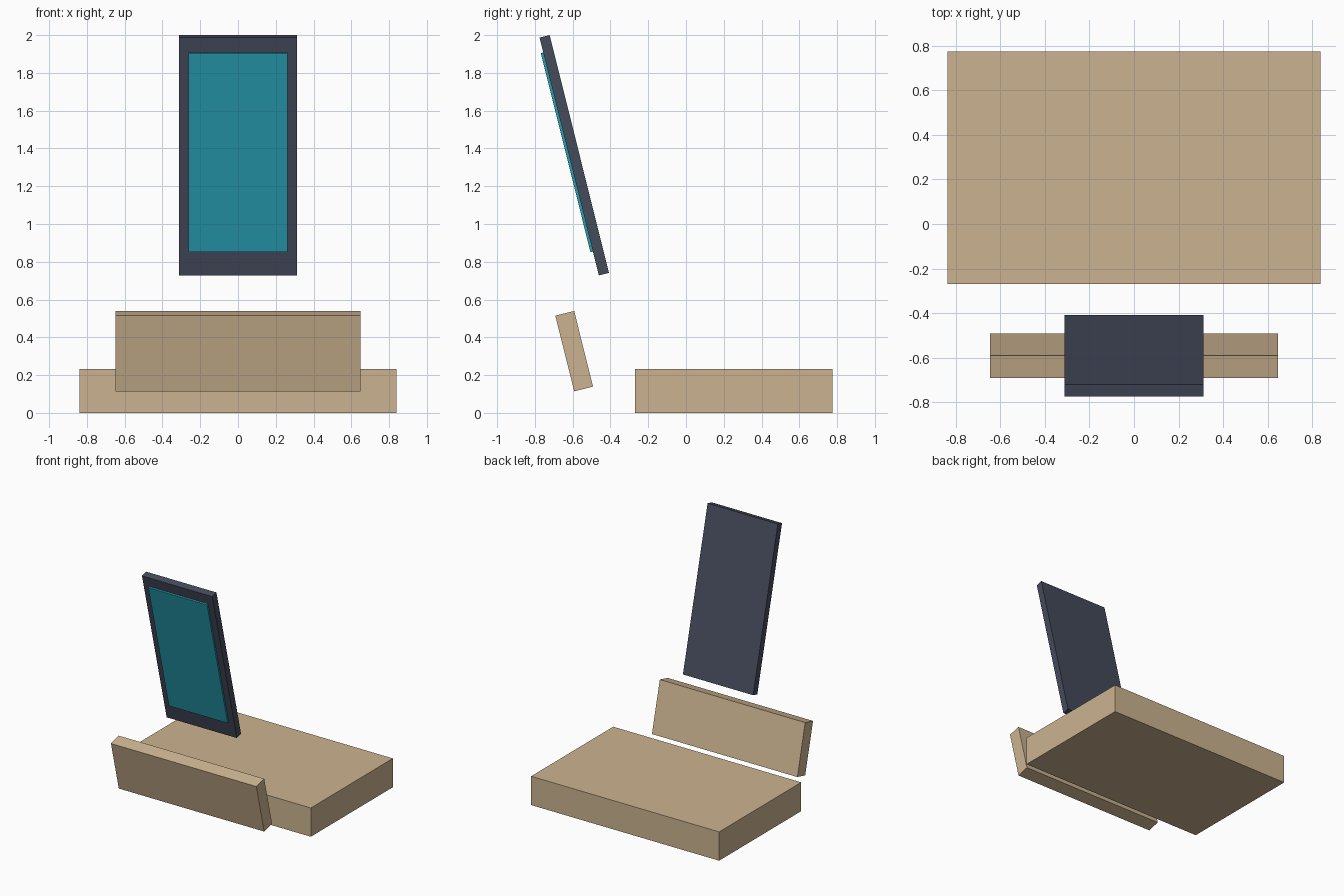
import bpy
from math import radians
from mathutils import Matrix, Vector

if "Cube" in bpy.data.objects:
    bpy.data.objects.remove(bpy.data.objects["Cube"])

TILT = Matrix.Rotation(radians(14), 4, 'X')  # top leans toward the front


def material(name, color):
    m = bpy.data.materials.new(name)
    m.diffuse_color = (*color, 1)
    m.use_nodes = True
    m.node_tree.nodes["Principled BSDF"].inputs["Base Color"].default_value = m.diffuse_color
    return m


def box(name, size, center, mat, rot=Matrix()):
    bpy.ops.mesh.primitive_cube_add(size=1)
    ob = bpy.context.object
    ob.name = name
    ob.data.transform(Matrix.Diagonal((*size, 1)))
    ob.matrix_world = Matrix.Translation(center) @ rot
    ob.data.materials.append(mat)
    return ob


tan = material("tan", (0.60, 0.45, 0.28))
slate = material("slate", (0.06, 0.07, 0.105))
teal = material("teal", (0.02, 0.34, 0.45))

# Flat base block
box("base", (1.676, 1.045, 0.232), (0, 0.2525, 0.116), tan)

# Leaning support plate in front of the base
box("front_rest", (1.296, 0.103, 0.413), (0, -0.592, 0.327), tan, TILT)

# Leaning slab with a thin screen on its front face
body_center = Vector((0, -0.5915, 1.364))
box("device_body", (0.626, 0.055, 1.298), body_center, slate, TILT)
box("screen", (0.524, 0.014, 1.086), body_center + TILT @ Vector((0, -0.034, 0.024)), teal, TILT)
